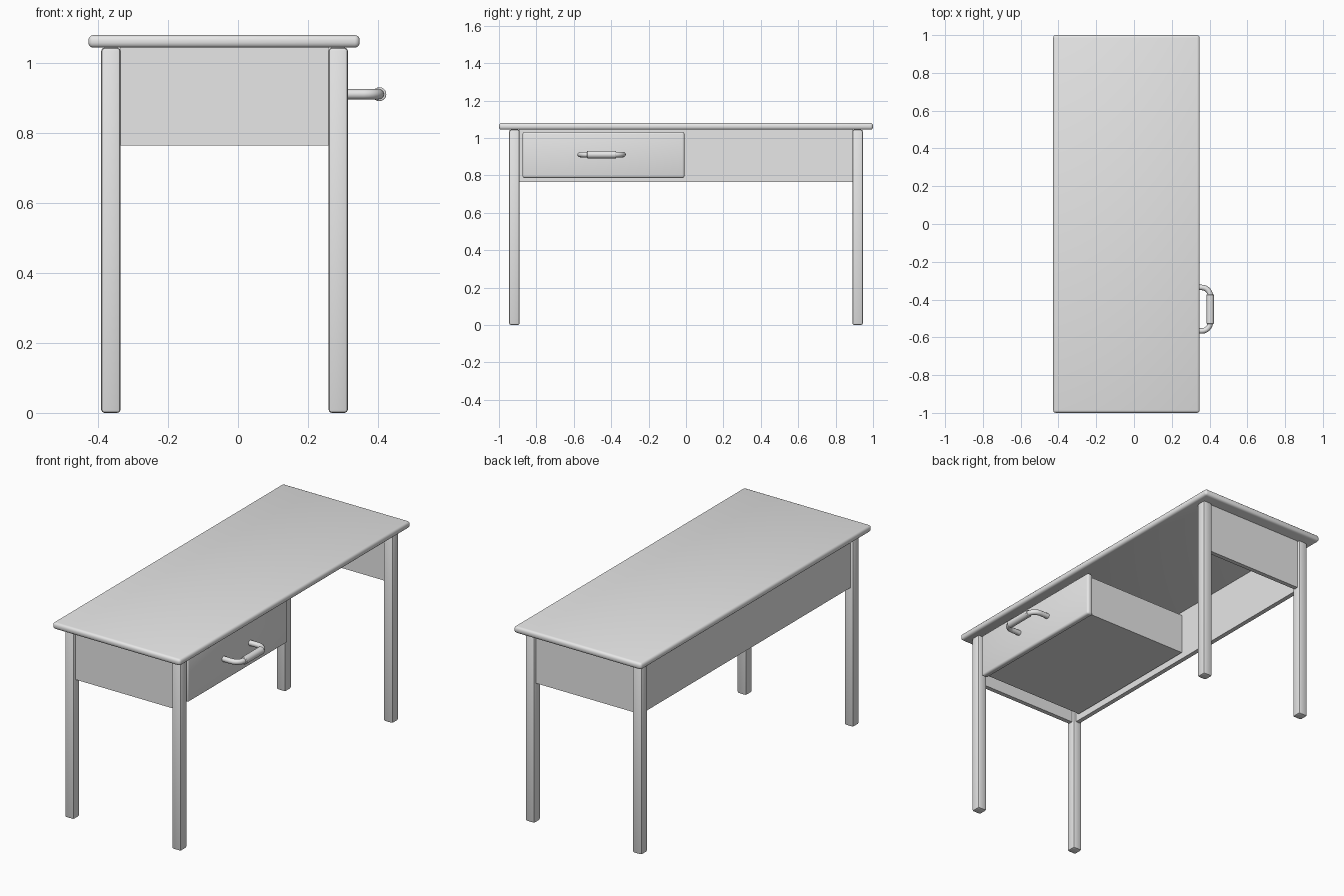
import bpy
import bmesh
from math import sin, cos, pi, radians
from mathutils import Vector

default = bpy.data.objects.get("Cube")
if default:
    bpy.data.objects.remove(default, do_unlink=True)

# Single painted grey
grey = bpy.data.materials.new("light_grey")
grey.use_nodes = True
grey.diffuse_color = (0.8, 0.8, 0.8, 1)
grey.node_tree.nodes["Principled BSDF"].inputs["Base Color"].default_value = (0.8, 0.8, 0.8, 1)


def activate(obj):
    bpy.ops.object.select_all(action="DESELECT")
    obj.select_set(True)
    bpy.context.view_layer.objects.active = obj


def smooth(obj):
    activate(obj)
    bpy.ops.object.shade_smooth_by_angle(angle=radians(35))


def box(name, low, high, bevel=0, segments=3, hollow=0):
    """Box between two corners, optionally rounded or hollowed from above."""
    low, high = Vector(low), Vector(high)
    size, centre = high - low, (low + high) / 2
    bm = bmesh.new()
    bmesh.ops.create_cube(bm, size=1)
    bmesh.ops.scale(bm, vec=size, verts=bm.verts)
    if hollow:
        top = max(bm.faces, key=lambda f: f.calc_center_median().z)
        bmesh.ops.inset_region(bm, faces=[top], thickness=hollow)
        bmesh.ops.translate(bm, vec=(0, 0, hollow - size.z), verts=top.verts)
    if bevel:
        bmesh.ops.bevel(bm, geom=bm.edges[:], offset=bevel, segments=segments,
                        profile=0.5, affect="EDGES")
    mesh = bpy.data.meshes.new(name)
    bm.to_mesh(mesh)
    bm.free()
    mesh.materials.append(grey)
    obj = bpy.data.objects.new(name, mesh)
    obj.location = centre
    bpy.context.collection.objects.link(obj)
    if bevel:
        smooth(obj)
    return obj


# Tabletop
UNDER = 1.044
box("tabletop", (-0.428, -1, UNDER), (0.348, 1, 1.08), 0.014)

# Legs, square with softened edges
LEG = 0.055
BACK, FRONT, END = -0.391, 0.314, 0.945
for side, x in (("back", BACK), ("front", FRONT - LEG)):
    for hand, y in (("right", -END), ("left", END - LEG)):
        box(f"{side}_{hand}_leg", (x, y, 0), (x + LEG, y + LEG, UNDER), 0.009, 2)

# Aprons on both ends and the long back side, set in from the leg faces
SKIRT, INSET, BOARD = 0.764, 0.015, 0.025
for hand, sign in (("right", -1), ("left", 1)):
    ys = sorted((sign * (END - INSET), sign * (END - INSET - BOARD)))
    box(f"{hand}_end_apron", (BACK + LEG, ys[0], SKIRT), (FRONT - LEG, ys[1], UNDER))
box("back_apron", (BACK + INSET, LEG - END, SKIRT),
    (BACK + INSET + BOARD, END - LEG, UNDER))

# Drawer: open tray with a rounded front panel
box("drawer_tray", (-0.345, -0.86, 0.795), (0.275, -0.022, 1.02), hollow=0.015)
box("drawer_front", (0.272, -0.874, 0.786), (0.308, -0.008, 1.032), 0.012)

# Handle: bent tube with a thicker grip
MID_Y, HALF, BAR_X, BAR_Z, BEND = -0.451, 0.115, 0.404, 0.911, 0.045
half_path = [(0.3, HALF)]
for i in range(7):
    a = i / 6 * pi / 2
    half_path.append((BAR_X - BEND + BEND * sin(a), HALF - BEND + BEND * cos(a)))
path = half_path + [(x, -y) for x, y in reversed(half_path)]

curve = bpy.data.curves.new("drawer_handle", "CURVE")
curve.dimensions = "3D"
curve.bevel_depth = 0.0145
curve.bevel_resolution = 4
curve.use_fill_caps = True
spline = curve.splines.new("POLY")
spline.points.add(len(path) - 1)
for point, (x, y) in zip(spline.points, path):
    point.co = (x, MID_Y + y, BAR_Z, 1)
curve.materials.append(grey)
handle = bpy.data.objects.new("drawer_handle", curve)
bpy.context.collection.objects.link(handle)
activate(handle)
bpy.ops.object.convert(target="MESH")
smooth(bpy.context.object)

bpy.ops.mesh.primitive_cylinder_add(vertices=20, radius=0.02, depth=0.155,
                                    location=(BAR_X, MID_Y, BAR_Z),
                                    rotation=(pi / 2, 0, 0))
grip = bpy.context.object
grip.name = "handle_grip"
grip.data.materials.append(grey)
rim = grip.modifiers.new("soft_rim", "BEVEL")
rim.width = 0.003
rim.segments = 2
rim.limit_method = "ANGLE"
smooth(grip)
